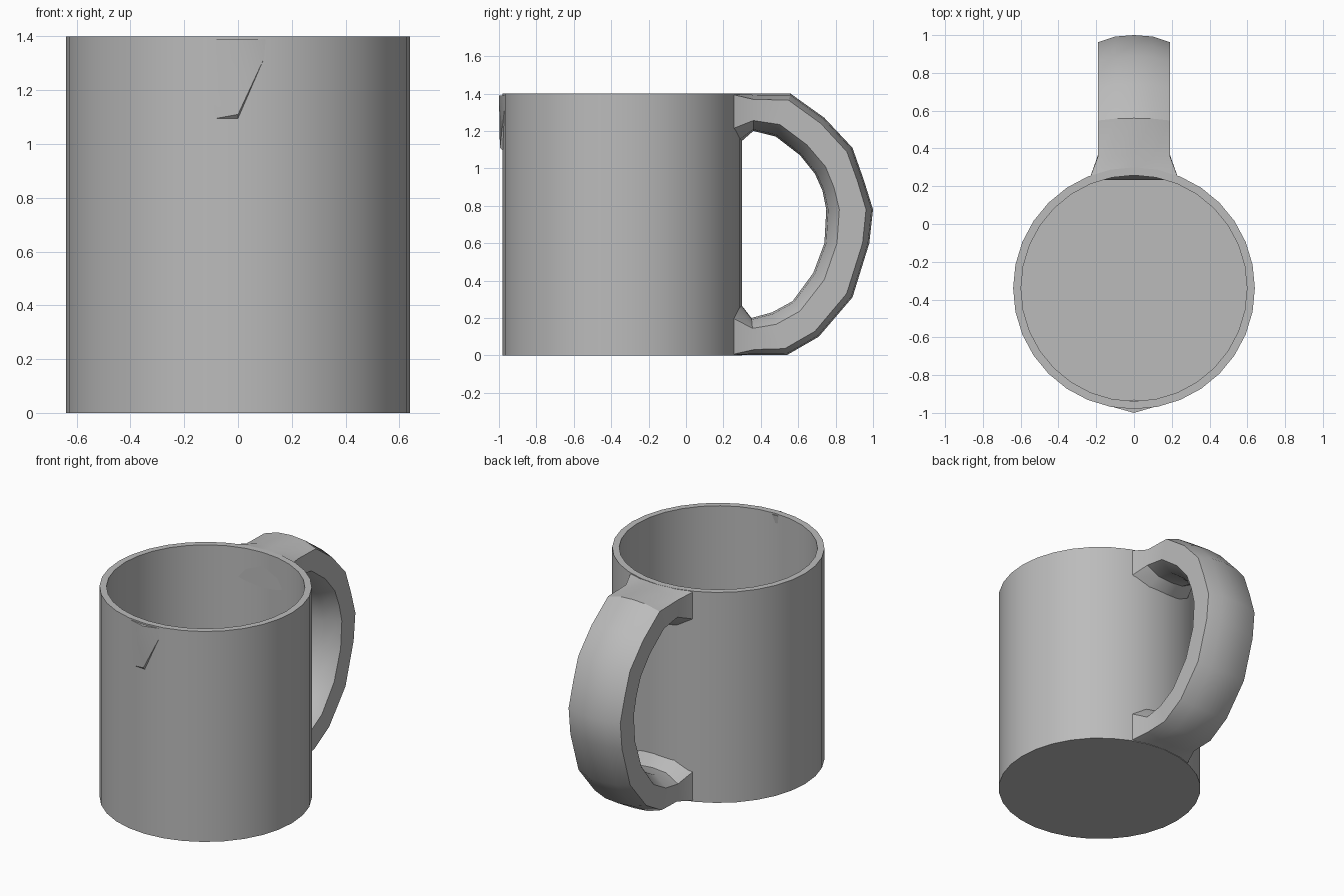
import bpy
import bmesh
import math
from mathutils import Vector

CENTRE_Y = -0.34
SIDES = 32

default = bpy.data.objects.get("Cube")
if default:
    bpy.data.objects.remove(default, do_unlink=True)

grey = bpy.data.materials.new("plain grey")
grey.use_nodes = True
colour = (0.5, 0.5, 0.5, 1)
grey.diffuse_color = colour
grey.node_tree.nodes["Principled BSDF"].inputs["Base Color"].default_value = colour


def finish(bm, name, angle):
    """Turn a bmesh into a shaded object."""
    bmesh.ops.recalc_face_normals(bm, faces=bm.faces)
    mesh = bpy.data.meshes.new(name)
    bm.to_mesh(mesh)
    bm.free()
    mesh.materials.append(grey)
    obj = bpy.data.objects.new(name, mesh)
    bpy.context.collection.objects.link(obj)
    bpy.ops.object.select_all(action="DESELECT")
    obj.select_set(True)
    bpy.context.view_layer.objects.active = obj
    bpy.ops.object.shade_smooth_by_angle(angle=math.radians(angle))
    return obj


def bridge(bm, a, b):
    """Join two closed loops of equal length with quads."""
    for i in range(len(a)):
        j = (i + 1) % len(a)
        bm.faces.new((a[i], a[j], b[j], b[i]))


def loft(bm, loops):
    """Skin closed loops in order and cap both ends."""
    rows = [[bm.verts.new(p) for p in loop] for loop in loops]
    for a, b in zip(rows, rows[1:]):
        bridge(bm, a, b)
    bm.faces.new(rows[0])
    bm.faces.new(rows[-1])


def ring(radius, z):
    steps = [2 * math.pi * i / SIDES for i in range(SIDES)]
    return [(radius * math.sin(t), CENTRE_Y + radius * math.cos(t), z) for t in steps]


# Cup: outer wall, rim, inner wall and floor
bm = bmesh.new()
loft(bm, [ring(r, z) for r, z in ((0.64, 0), (0.64, 1.4), (0.598, 1.4), (0.598, 0.05))])
finish(bm, "cup", 30)

# Handle: pairs of outer and inner ridge points (y, z), from rim to base
outer = [(0.28, 1.399), (0.36, 1.399), (0.56, 1.399), (0.74, 1.27), (0.89, 1.11),
         (0.95, 0.94), (1.0, 0.78), (0.98, 0.6), (0.89, 0.31), (0.71, 0.1),
         (0.54, 0.002), (0.37, 0.002), (0.28, 0.002)]
inner = [(0.28, 1.13), (0.36, 1.2), (0.48, 1.17), (0.61, 1.07), (0.69, 0.97),
         (0.73, 0.88), (0.75, 0.78), (0.74, 0.6), (0.68, 0.44), (0.57, 0.29),
         (0.46, 0.23), (0.35, 0.2), (0.28, 0.29)]
# Half section: distance from the middle, and share of the way inwards
half = [(0.1, 0.03), (0.19, 0.15), (0.19, 0.72), (0.1, 0.96)]
section = [(0, 0)] + half + [(0, 1)] + [(-x, s) for x, s in reversed(half)]

loops = []
for i, (o, n) in enumerate(zip(outer, inner)):
    root = i in (0, len(outer) - 1)
    loop = []
    for x, share in section:
        y, z = Vector(o).lerp(Vector(n), share)
        if root:  # flare and follow the curved wall
            x *= 1.25
            y = CENTRE_Y + math.sqrt(0.62 ** 2 - x * x)
            z = o[1] if share < 0.5 else z
        loop.append((x, y, z))
    loops.append(loop)
bm = bmesh.new()
loft(bm, loops)
finish(bm, "handle", 30)

# Shallow pointed ridge under the front of the rim
bm = bmesh.new()
for p in ((0, -1, 1.39), (0, -0.995, 1.11), (0.13, -0.962, 1.39), (-0.15, -0.958, 1.39),
          (-0.11, -0.965, 1.09), (0, -0.975, 1.09), (0, -0.93, 1.39)):
    bm.verts.new(p)
bmesh.ops.convex_hull(bm, input=bm.verts)
finish(bm, "front_ridge", 40)
